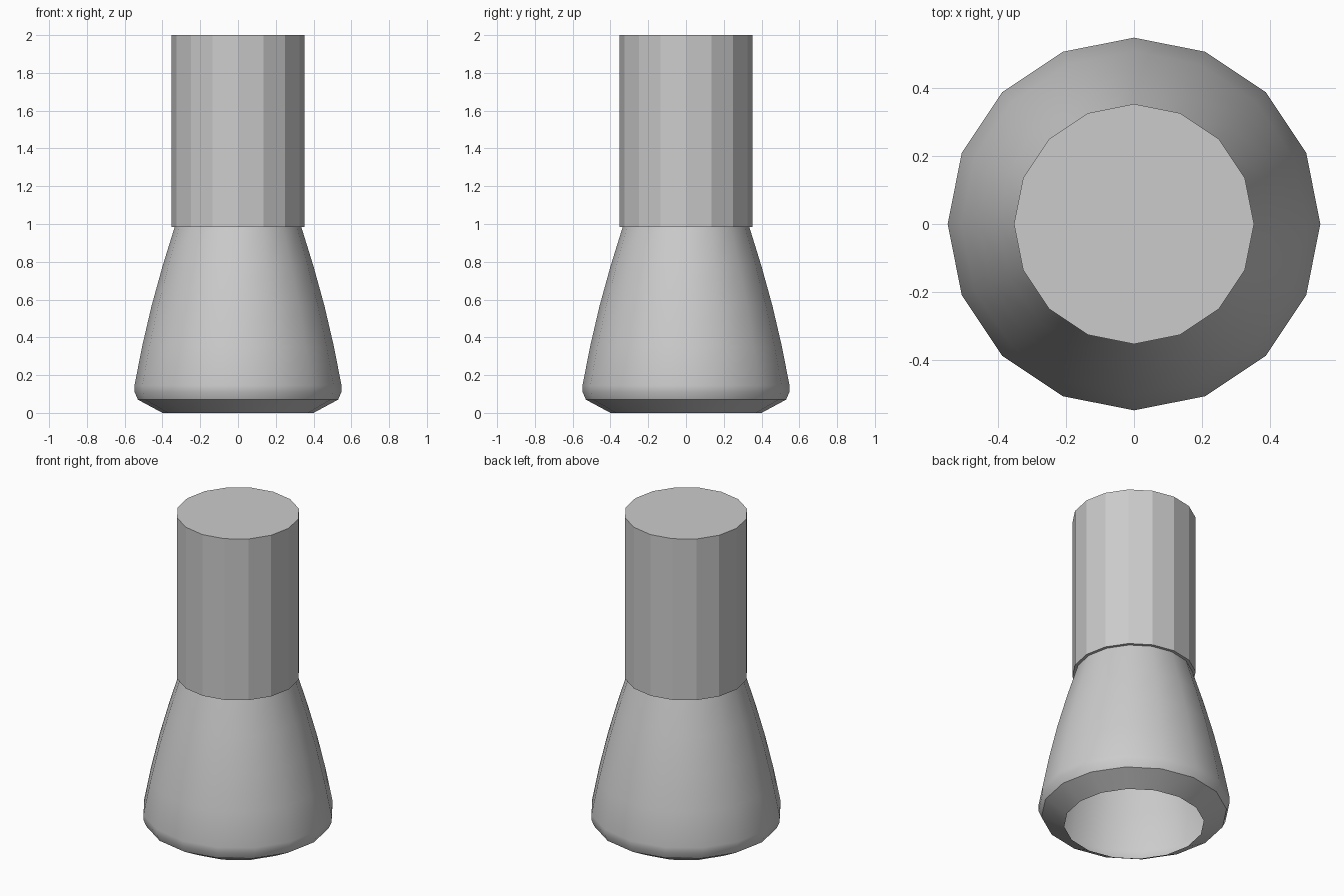
import bpy, bmesh, math

if "Cube" in bpy.data.objects:
    bpy.data.objects.remove(bpy.data.objects["Cube"])

SIDES = 16


def lathe(name, profile, cap_ends=False, smooth=False):
    """Revolve (radius, z) points around z; vertices lie on the axes."""
    bm = bmesh.new()
    rings = []
    for r, z in profile:
        rings.append([bm.verts.new((r * math.cos(2 * math.pi * i / SIDES),
                                    r * math.sin(2 * math.pi * i / SIDES), z))
                      for i in range(SIDES)])
    for a, b in zip(rings, rings[1:]):
        for i in range(SIDES):
            j = (i + 1) % SIDES
            bm.faces.new((a[i], a[j], b[j], b[i]))
    if cap_ends:
        bm.faces.new(rings[0][::-1])
        bm.faces.new(rings[-1])
    mesh = bpy.data.meshes.new(name)
    bm.to_mesh(mesh)
    bm.free()
    obj = bpy.data.objects.new(name, mesh)
    bpy.context.collection.objects.link(obj)
    if smooth:
        bpy.ops.object.select_all(action='DESELECT')
        obj.select_set(True)
        bpy.context.view_layer.objects.active = obj
        bpy.ops.object.shade_smooth_by_angle(angle=math.radians(30))
    return obj


# Flared hollow base, open underneath, with a turned-in lower rim
lathe("flared_base", [(0.40, 0.0), (0.53, 0.07), (0.547, 0.11), (0.548, 0.145),
                      (0.508, 0.35), (0.458, 0.565), (0.40, 0.775),
                      (0.335, 0.985)], smooth=True)

# Straight faceted neck, slightly overhanging the base
lathe("neck", [(0.353, 0.985), (0.353, 2.0)], cap_ends=True)
